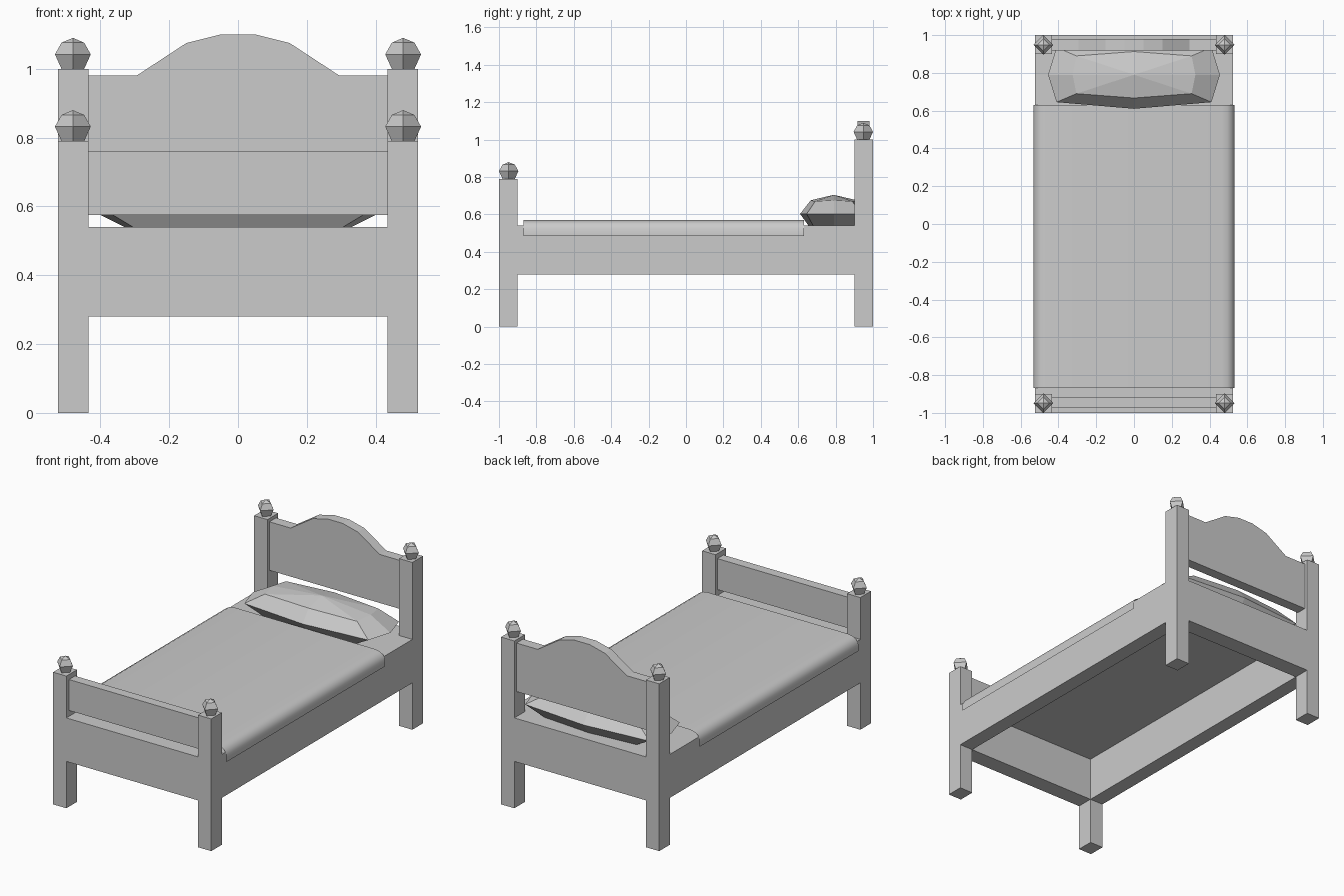
import bpy, bmesh, math

if "Cube" in bpy.data.objects:
    bpy.data.objects.remove(bpy.data.objects["Cube"])

def make(name, verts, faces, smooth=False):
    me = bpy.data.meshes.new(name)
    me.from_pydata(verts, [], faces)
    bm = bmesh.new()
    bm.from_mesh(me)
    bmesh.ops.recalc_face_normals(bm, faces=bm.faces)
    bm.to_mesh(me)
    bm.free()
    for p in me.polygons:
        p.use_smooth = smooth
    ob = bpy.data.objects.new(name, me)
    bpy.context.collection.objects.link(ob)
    return ob

def prism(name, outline, y0, y1):
    """Extrude an x-z outline along y."""
    n = len(outline)
    verts = [(x, y, z) for y in (y0, y1) for x, z in outline]
    faces = [list(range(n)), list(range(n, 2 * n))]
    faces += [[i, (i + 1) % n, n + (i + 1) % n, n + i] for i in range(n)]
    return make(name, verts, faces)

def box(name, x0, x1, y0, y1, z0, z1):
    return prism(name, [(x0, z0), (x1, z0), (x1, z1), (x0, z1)], y0, y1)

def stack(name, rings, tip, capped=True):
    """Skin rings of equal size, ending in a fan to the tip."""
    n = len(rings[0])
    verts = [v for r in rings for v in r] + [tip]
    faces = [list(range(n))] if capped else []
    for k in range(len(rings) - 1):
        faces += [[k * n + i, k * n + (i + 1) % n,
                   (k + 1) * n + (i + 1) % n, (k + 1) * n + i] for i in range(n)]
    b = (len(rings) - 1) * n
    faces += [[b + i, b + (i + 1) % n, len(verts) - 1] for i in range(n)]
    return make(name, verts, faces)

XI, XO, YI, YO = 0.435, 0.523, 0.90, 1.0
RAIL0, RAIL1 = 0.28, 0.54

# Posts with four-sided faceted knobs
KNOB = [(0.033, 0.0), (0.052, 0.042), (0.033, 0.076)]
for end, sy, h in (("front", -1, 0.79), ("back", 1, 1.0)):
    for side, sx in (("left", -1), ("right", 1)):
        xs, ys = sorted((sx * XI, sx * XO)), sorted((sy * YI, sy * YO))
        box(f"{end}_{side}_post", *xs, *ys, 0, h)
        cx, cy = sx * 0.48, sy * 0.948
        rings = [[(cx + r * math.cos(a * math.pi / 2), cy + r * math.sin(a * math.pi / 2), h + z)
                  for a in range(4)] for r, z in KNOB]
        stack(f"{end}_{side}_knob", rings, (cx, cy, h + 0.09))

# Rails and the bed deck between them
for name, s in (("left", -1), ("right", 1)):
    box(f"{name}_rail", *sorted((s * XI, s * XO)), -YI, YI, RAIL0, RAIL1)
for name, s in (("front", -1), ("back", 1)):
    box(f"{name}_rail", -XI, XI, *sorted((s * YI, s * YO)), RAIL0, RAIL1)
make("mattress_deck", [(-XI, -YI, RAIL1), (XI, -YI, RAIL1), (XI, YI, RAIL1), (-XI, YI, RAIL1)],
     [[0, 1, 2, 3]])

# Footboard and arched headboard
box("footboard", -XI, XI, -0.975, -0.918, 0.575, 0.76)
half = [(XI, 0.69), (XI, 0.98), (0.295, 0.98), (0.15, 1.075), (0.05, 1.10)]
prism("headboard", half + [(-x, z) for x, z in reversed(half)], 0.918, 0.98)

# Blanket: open sheet draped over the side rails
edge = [(0.532, 0.485), (0.532, 0.525), (0.518, 0.552), (0.495, 0.565), (0.465, 0.57)]
prof = [(-x, z) for x, z in edge] + edge[::-1]
n = len(prof)
blanket = make("blanket", [(x, y, z) for y in (-0.868, 0.63) for x, z in prof],
               [[i, i + 1, n + i + 1, n + i] for i in range(n - 1)], smooth=True)
if sum(p.normal.z for p in blanket.data.polygons) < 0:
    blanket.data.flip_normals()

# Pillow: faceted eight-point rings around a soft peak
def pillow_ring(cx, cy, sx, my, z, zc):
    pts = [(sx, 0, z), (cx, cy, zc), (0, my, z), (-cx, cy, zc),
           (-sx, 0, z), (-cx, -cy, zc), (0, -my, z), (cx, -cy, zc)]
    return [(x, y + 0.79, c) for x, y, c in pts]

stack("pillow", [pillow_ring(0.305, 0.11, 0.33, 0.135, 0.54, 0.54),
                 pillow_ring(0.41, 0.145, 0.455, 0.18, 0.603, 0.603),
                 pillow_ring(0.305, 0.10, 0.325, 0.123, 0.676, 0.67)],
      (0, 0.79, 0.705))
